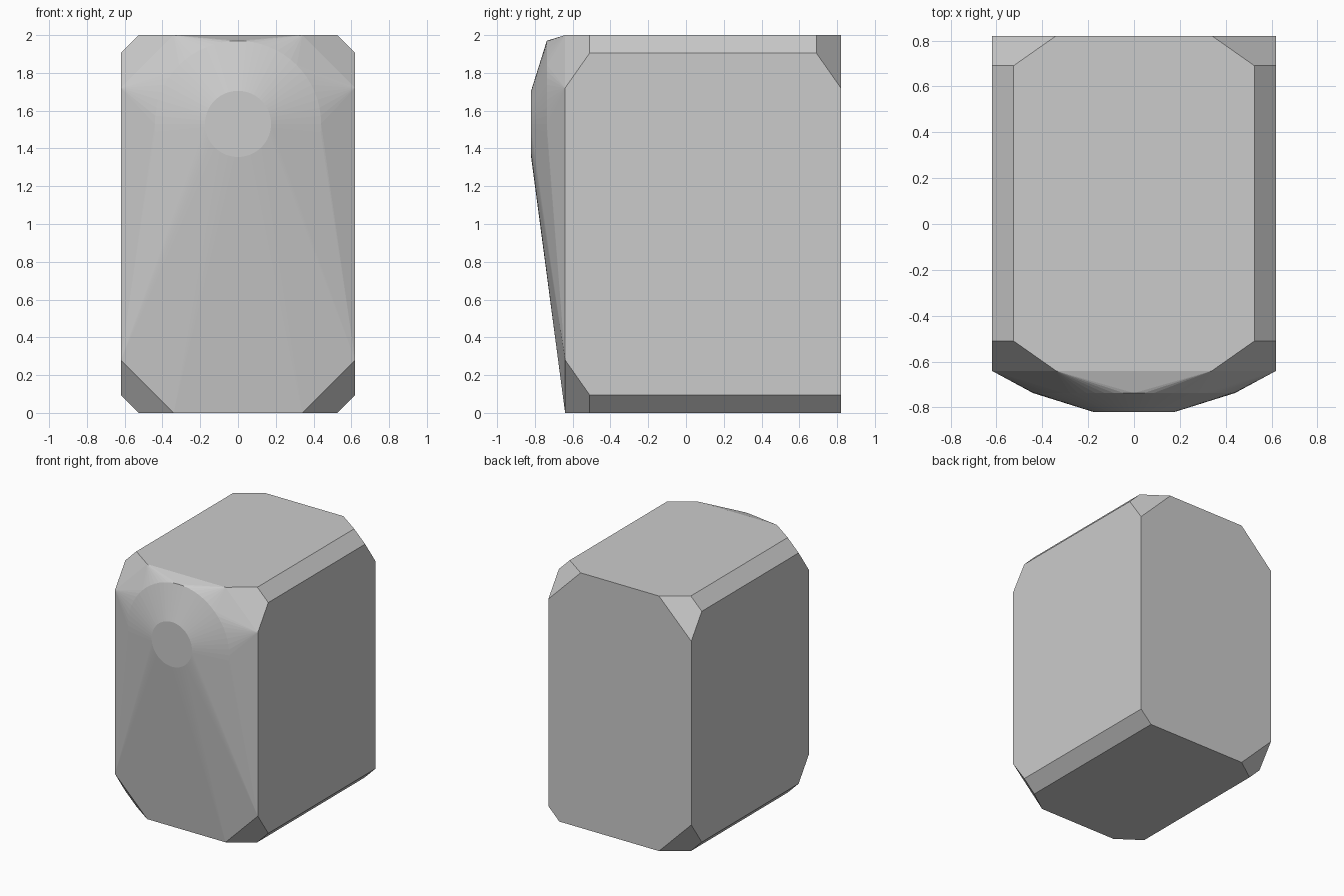
import bpy, bmesh, math

if "Cube" in bpy.data.objects:
    bpy.data.objects.remove(bpy.data.objects["Cube"])

HW, Y0, Y1, H = 0.62, -0.64, 0.82, 2.0   # body half width, front, back, height
CH, CUT, DEPTH = 0.095, 0.28, 0.13       # edge chamfer, corner cut, cut depth

bm = bmesh.new()

# Body corners: chamfered long edges plus a sloped cut at each corner
for sx in (-1, 1):
    for y, sy in ((Y0, 1), (Y1, -1)):
        for z, sz in ((0, 1), (H, -1)):
            if sx > 0 and y == Y1 and z == 0:
                # the one corner left uncut
                pts = [(HW, y, CH), (HW - CH, y, 0)]
            else:
                yi = y + sy * DEPTH
                pts = [(HW, y, z + sz * CUT), (HW, yi, z + sz * CH),
                       (HW - CH, yi, z), (HW - CUT, y, z)]
            for px, py, pz in pts:
                bm.verts.new((sx * px, py, pz))

# Round front boss: outer ring and flat nose disc
N = 64
for r, y in ((0.44, -0.737), (0.175, -0.82)):
    for i in range(N):
        a = 2 * math.pi * i / N
        bm.verts.new((r * math.cos(a), y, 1.53 + r * math.sin(a)))

# Wrap everything in one convex skin
bmesh.ops.convex_hull(bm, input=bm.verts[:])
bmesh.ops.delete(bm, geom=[v for v in bm.verts if not v.link_faces], context='VERTS')
bmesh.ops.dissolve_limit(bm, angle_limit=math.radians(0.2),
                         verts=bm.verts[:], edges=bm.edges[:])
bmesh.ops.recalc_face_normals(bm, faces=bm.faces[:])

mesh = bpy.data.meshes.new("chamfered_body")
bm.to_mesh(mesh)
bm.free()
body = bpy.data.objects.new("chamfered_body", mesh)
bpy.context.collection.objects.link(body)
